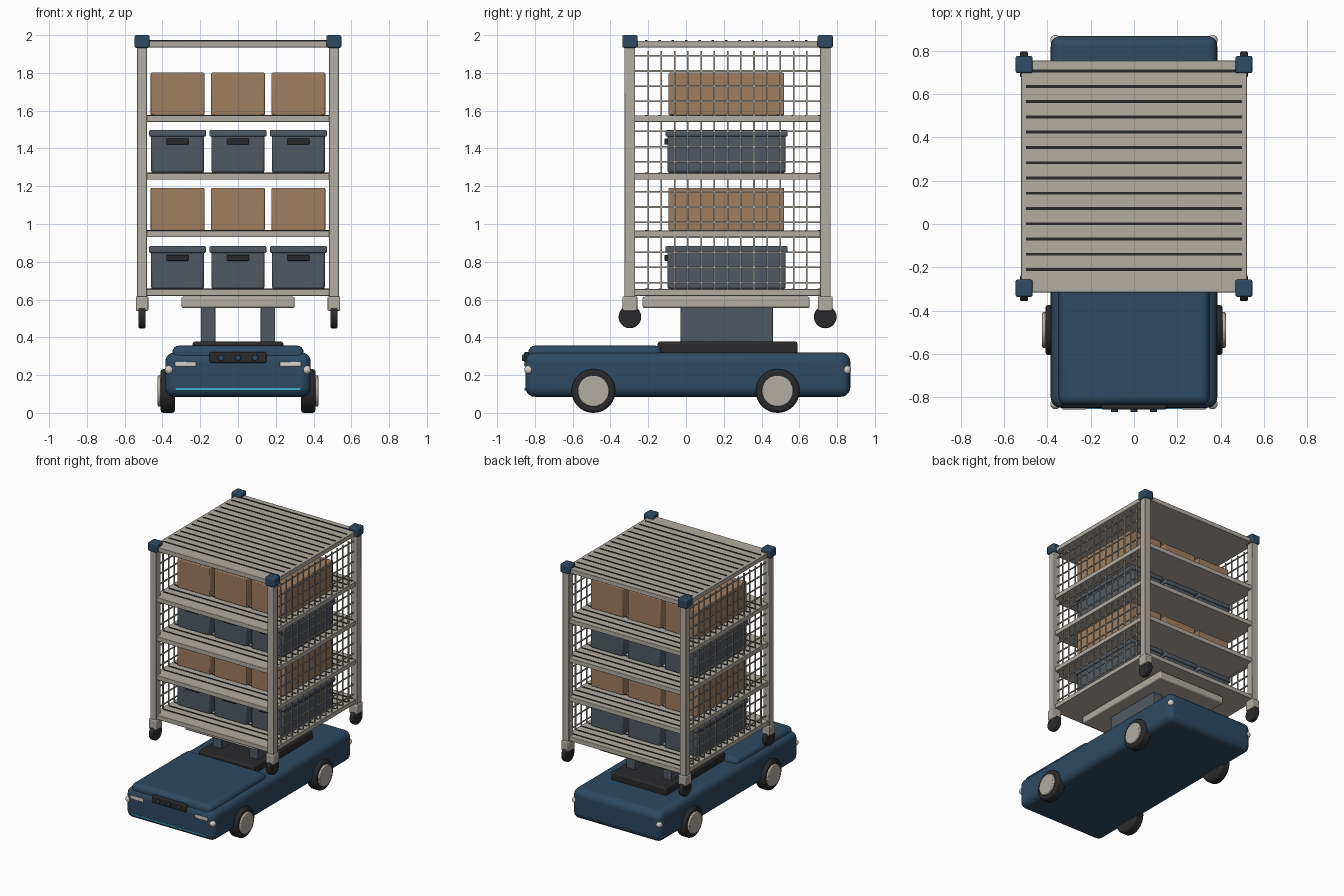
import bpy, bmesh, math
from mathutils import Matrix, Vector

cube = bpy.data.objects.get("Cube")
if cube:
    bpy.data.objects.remove(cube, do_unlink=True)


def material(name, *rgb):
    linear = [((c / 255 + 0.055) / 1.055) ** 2.4 for c in rgb] + [1.0]
    m = bpy.data.materials.new(name)
    m.use_nodes = True
    m.diffuse_color = linear
    m.node_tree.nodes["Principled BSDF"].inputs["Base Color"].default_value = linear
    return m


NAVY = material("navy paint", 46, 74, 98)
BEIGE = material("warm grey metal", 178, 172, 162)
CARD = material("cardboard", 160, 126, 96)
SLATE = material("slate plastic", 80, 89, 98)
BLACK = material("black rubber", 42, 42, 44)
CYAN = material("cyan light", 70, 175, 205)
LAMP = material("lamp glass", 210, 208, 200)


def finish(bm, name, mat, bevel=0, segments=2):
    mesh = bpy.data.meshes.new(name)
    bm.to_mesh(mesh)
    bm.free()
    obj = bpy.data.objects.new(name, mesh)
    bpy.context.collection.objects.link(obj)
    mesh.materials.append(mat)
    if bevel:
        mod = obj.modifiers.new("rounded edges", 'BEVEL')
        mod.width, mod.segments = bevel, segments
        mod.limit_method = 'ANGLE'
        bpy.ops.object.select_all(action='DESELECT')
        obj.select_set(True)
        bpy.context.view_layer.objects.active = obj
        bpy.ops.object.shade_smooth_by_angle(angle=math.radians(35))
    return obj


def add_box(bm, x, y, z):
    """Add a box given its (low, high) range on each axis."""
    size = [b - a for a, b in (x, y, z)]
    mid = Vector([(a + b) / 2 for a, b in (x, y, z)])
    bmesh.ops.create_cube(bm, size=1, matrix=Matrix.Translation(mid) @ Matrix.Diagonal((*size, 1)))


def box(name, mat, x, y, z, bevel=0, segments=2):
    bm = bmesh.new()
    add_box(bm, x, y, z)
    return finish(bm, name, mat, bevel, segments)


def around(c, half):
    return (c - half, c + half)


def disc(name, mat, centre, radius, width, bevel, axis='Y', sides=40):
    bm = bmesh.new()
    turn = Matrix.Rotation(math.pi / 2, 4, axis)
    bmesh.ops.create_cone(bm, cap_ends=True, segments=sides, radius1=radius, radius2=radius,
                          depth=width, matrix=Matrix.Translation(centre) @ turn)
    return finish(bm, name, mat, bevel)


# Vehicle body, hood and lift base
box("vehicle_body", NAVY, (-.385, .385), (-.85, .87), (.085, .32), .05, 5)
box("hood", NAVY, (-.348, .348), (-.835, -.13), (.25, .356), .035, 4)
box("lift_base", BLACK, (-.24, .24), (-.15, .59), (.31, .378), .012)
box("lift_plate", BEIGE, (-.3, .3), (-.23, .655), (.555, .615), .01)

# Front sensor panel and light strip
box("sensor_panel", BLACK, (-.15, .15), (-.858, -.82), (.265, .322), .008)
for x in (-.09, 0, .09):
    disc("sensor_eye", NAVY, (x, -.86, .292), .016, .018, .003, 'X', 20)
box("light_strip", CYAN, (-.33, .33), (-.856, -.845), (.119, .131))

for s in (-1, 1):
    # Lift columns, headlights and corner lamps
    box("lift_column", SLATE, around(s * .158, .039), (-.03, .46), (.37, .56), .004)
    box("headlight", LAMP, around(s * .278, .056), (-.857, -.835), (.245, .27), .005)
    for y in (-.832, .85):
        bm = bmesh.new()
        bmesh.ops.create_uvsphere(bm, u_segments=16, v_segments=10, radius=.024,
                                  matrix=Matrix.Translation((s * .363, y, .228)))
        for f in bm.faces:
            f.smooth = True
        finish(bm, "corner_lamp", LAMP)
    # Road wheels
    for y in (-.49, .485):
        disc("tyre", BLACK, (s * .372, y, .116), .116, .076, .014)
        disc("hub", BEIGE, (s * .395, y, .116), .083, .06, .006)

# Rack corner posts, caps and casters
RACK_Y = .22
for s in (-1, 1):
    for y in (RACK_Y - .517, RACK_Y + .517):
        x = s * .508
        box("rack_post", BEIGE, around(x, .027), around(y, .028), (.6, 1.95), .004)
        box("post_cap", NAVY, around(x, .039), around(y, .04), (1.933, 2), .008)
        box("caster_bracket", BEIGE, around(x, .033), around(y, .039), (.54, .617), .006)
        disc("caster_wheel", BLACK, (x, y, .508), .06, .036, .006, sides=28)

# Shelves with dark slots across the top
SHELVES = (.62, .93, 1.235, 1.54, 1.935)
for z in SHELVES:
    box("shelf", BEIGE, (-.522, .522), around(RACK_Y, .536), (z, z + .035), .003)
    bm = bmesh.new()
    for i in range(14):
        add_box(bm, (-.5, .5), around(-.21 + i * .0705, .0065), (z + .03, z + .038))
    finish(bm, "shelf_slots", BLACK)

# Wire mesh on both sides
for s in (-1, 1):
    bm = bmesh.new()
    for i in range(-6, 7):
        add_box(bm, around(s * .51, .004), around(RACK_Y + i * .07, .004), (.64, 1.915))
    for i in range(16):
        add_box(bm, around(s * .504, .004), around(RACK_Y, .495), around(1.89 - i * .08, .004))
    finish(bm, "side_mesh", BEIGE)

# Goods: lidded crates and cardboard boxes on alternating shelves
for level, z in enumerate(SHELVES[:4]):
    z += .035
    for x in (-.32, 0, .32):
        if level % 2:
            box("cardboard_box", CARD, around(x, .142), (-.092, .52), (z, z + .226), .006)
        else:
            box("crate", SLATE, around(x, .14), (-.098, .528), (z, z + .21), .012)
            box("crate_lid", SLATE, around(x, .151), (-.108, .538), (z + .192, z + .228), .008)
            box("crate_handle", BLACK, around(x, .058), (-.114, -.09), (z + .15, z + .182), .005)
